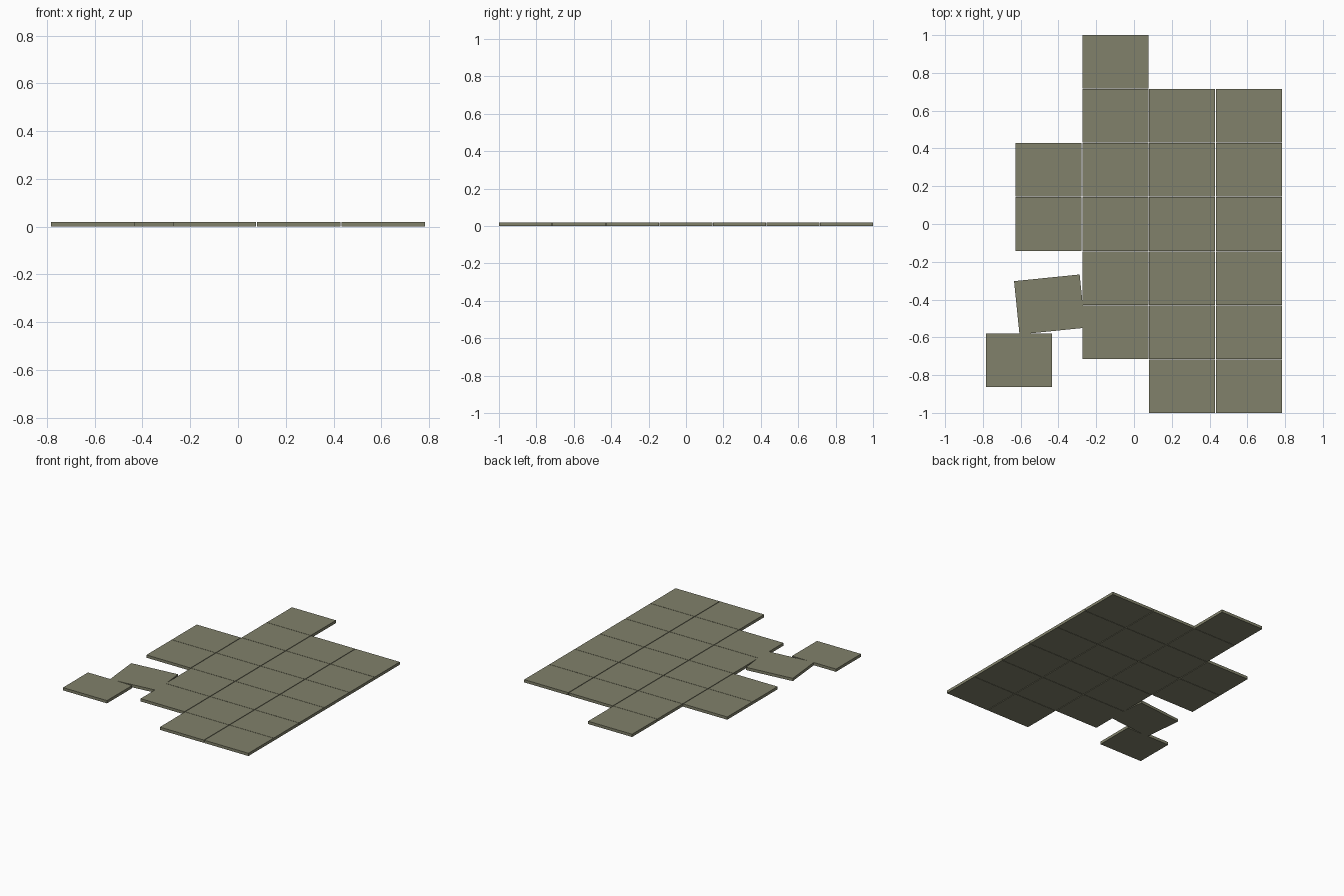
import bpy, math

if "Cube" in bpy.data.objects:
    bpy.data.objects.remove(bpy.data.objects["Cube"])

# One stone colour for every slab
mat = bpy.data.materials.new("olive grey stone")
mat.diffuse_color = (0.22, 0.22, 0.145, 1)
mat.use_nodes = True
mat.node_tree.nodes["Principled BSDF"].inputs["Base Color"].default_value = mat.diffuse_color

W, D, H = 0.349, 0.2835, 0.02      # slab size
PX, PY = 0.3535, 0.2861            # grid pitch


def slab(name, x, y, angle=0.0):
    bpy.ops.mesh.primitive_cube_add(size=1, location=(x, y, H / 2),
                                    rotation=(0, 0, math.radians(angle)))
    ob = bpy.context.object
    ob.name = name
    ob.scale = (W, D, H)
    ob.data.materials.append(mat)


# Laid paving: rows present in each column, from left to right
columns = [range(2, 4), range(0, 6), range(1, 7), range(1, 7)]
for c, rows in enumerate(columns):
    x = 0.783 - W / 2 - (3 - c) * PX
    for r in rows:
        slab(f"paving_slab_{c}_{r}", x, (3 - r) * PY)

# Loose slabs at the ragged corner
slab("tilted_slab", -0.447, -0.426, 5.8)
slab("stray_slab", -0.783 + W / 2, -0.722)
